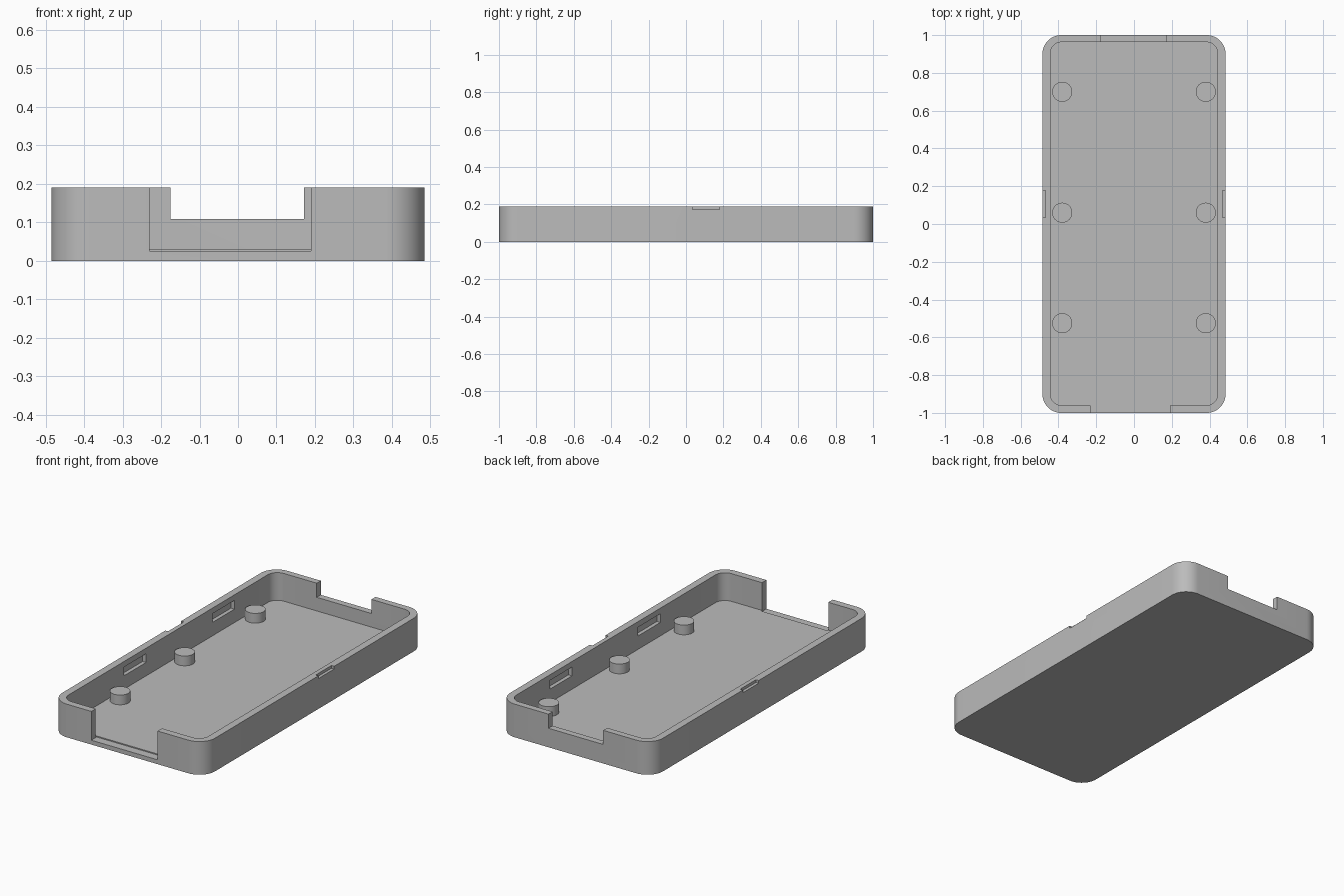
import bpy
import bmesh
from math import cos, sin, pi, radians

cube = bpy.data.objects.get("Cube")
if cube:
    bpy.data.objects.remove(cube, do_unlink=True)

HALF_X, HALF_Y, HEIGHT = 0.485, 1.0, 0.19
FLOOR = 0.031

grey = bpy.data.materials.new("plain grey")
grey.use_nodes = True
colour = (0.5, 0.5, 0.5, 1)
grey.diffuse_color = colour
grey.node_tree.nodes["Principled BSDF"].inputs["Base Color"].default_value = colour


def make_object(name, bm):
    bmesh.ops.recalc_face_normals(bm, faces=bm.faces)
    mesh = bpy.data.meshes.new(name)
    bm.to_mesh(mesh)
    bm.free()
    mesh.materials.append(grey)
    obj = bpy.data.objects.new(name, mesh)
    bpy.context.collection.objects.link(obj)
    return obj


def prism(name, outline, z0, z1):
    bm = bmesh.new()
    base = bm.faces.new([bm.verts.new((x, y, z0)) for x, y in outline])
    top = bmesh.ops.extrude_face_region(bm, geom=[base])["geom"]
    verts = [v for v in top if isinstance(v, bmesh.types.BMVert)]
    bmesh.ops.translate(bm, vec=(0, 0, z1 - z0), verts=verts)
    return make_object(name, bm)


def rounded_rect(x0, x1, y0, y1, r, steps=12):
    corners = [(x1 - r, y1 - r), (x0 + r, y1 - r), (x0 + r, y0 + r), (x1 - r, y0 + r)]
    points = []
    for i, (cx, cy) in enumerate(corners):
        for s in range(steps + 1):
            a = (i + s / steps) * pi / 2
            points.append((cx + r * cos(a), cy + r * sin(a)))
    return points


def box(x0, x1, y0, y1, z0, z1):
    return prism("cutter", [(x0, y0), (x1, y0), (x1, y1), (x0, y1)], z0, z1)


def select(obj):
    bpy.ops.object.select_all(action="DESELECT")
    obj.select_set(True)
    bpy.context.view_layer.objects.active = obj


def cut(obj, cutter):
    select(obj)
    mod = obj.modifiers.new("cut", "BOOLEAN")
    mod.operation = "DIFFERENCE"
    mod.solver = "EXACT"
    mod.object = cutter
    bpy.ops.object.modifier_apply(modifier=mod.name)
    bpy.data.objects.remove(cutter, do_unlink=True)


def smooth(obj):
    select(obj)
    bpy.ops.object.shade_smooth_by_angle(angle=radians(30))


# Tray shell with its hollow
tray = prism("tray", rounded_rect(-HALF_X, HALF_X, -HALF_Y, HALF_Y, 0.1), 0, HEIGHT)
cut(tray, prism("cutter", rounded_rect(-0.443, 0.443, -0.96, 0.963, 0.06), FLOOR, 0.3))

# Deep front opening and shallow back opening
cut(tray, box(-0.23, 0.19, -1.1, -0.952, 0.025, 0.3))
cut(tray, box(-0.175, 0.172, 0.94, 1.1, 0.109, 0.3))

for side in (-1, 1):
    # Pry slot in the outer rim
    xs = sorted((side * 0.468, side * 0.6))
    cut(tray, box(*xs, 0.035, 0.178, 0.174, 0.3))
    # Snap pockets in the inner wall
    for y in (-0.3, 0.5):
        xs = sorted((side * 0.4, side * 0.465))
        cut(tray, box(*xs, y - 0.1, y + 0.1, 0.108, 0.158))
smooth(tray)

# Support pegs standing on the floor
for side, label in ((-1, "right"), (1, "left")):
    for y, place in ((-0.525, "front"), (0.06, "middle"), (0.7, "back")):
        ring = [(side * 0.38 + 0.053 * cos(i * pi / 16), y + 0.053 * sin(i * pi / 16))
                for i in range(32)]
        smooth(prism(f"{place}_{label}_peg", ring, FLOOR - 0.01, 0.087))
